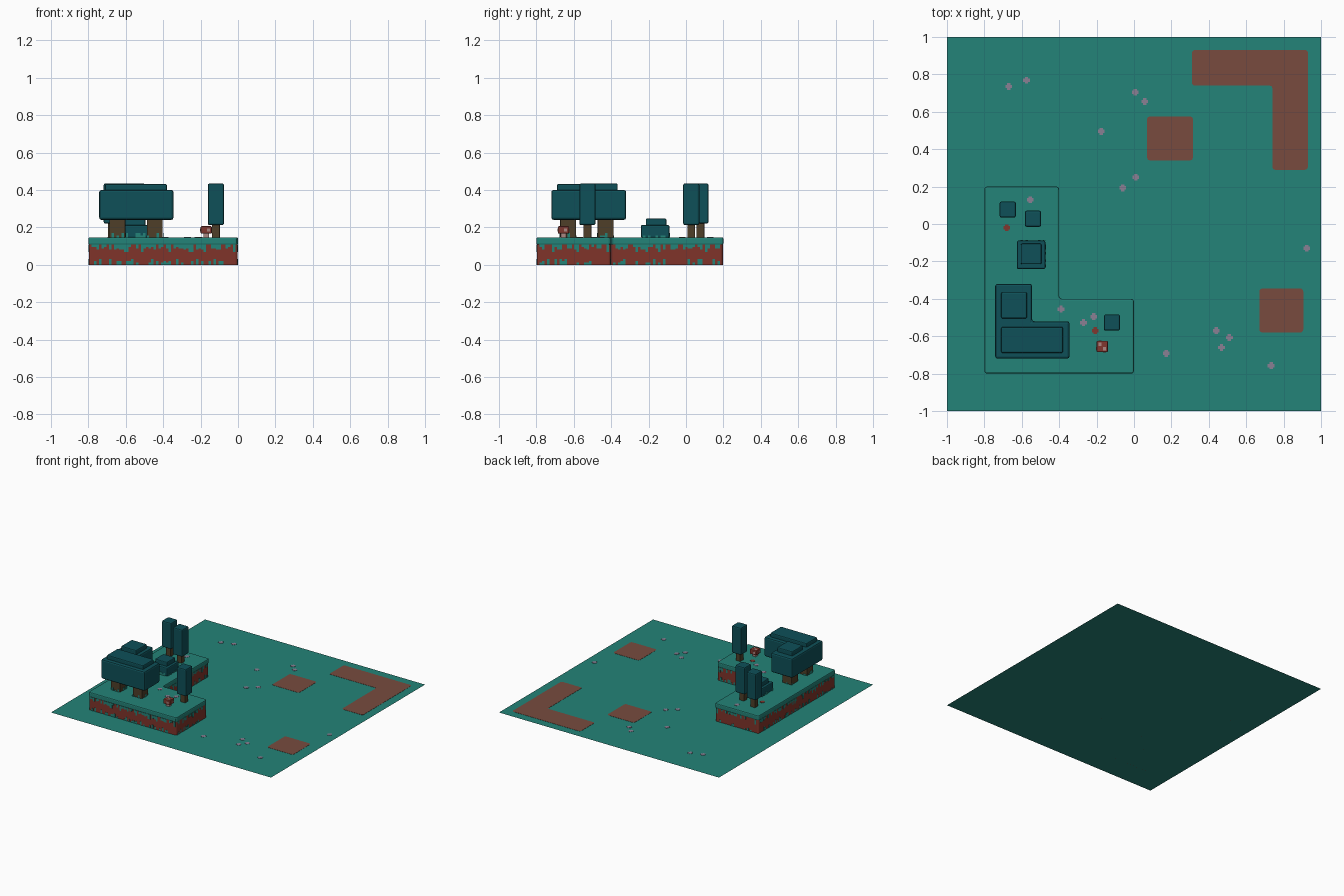
import bpy, bmesh, math, random
from mathutils import Vector

random.seed(4)
if "Cube" in bpy.data.objects:
    bpy.data.objects.remove(bpy.data.objects["Cube"])


def material(name, r, g, b):
    lin = [((c / 255 + 0.055) / 1.055) ** 2.4 for c in (r, g, b)] + [1]
    m = bpy.data.materials.new(name)
    m.use_nodes = True
    m.diffuse_color = lin
    m.node_tree.nodes["Principled BSDF"].inputs["Base Color"].default_value = lin
    return m


GRASS = material("grass teal", 36, 131, 120)
LEAF = material("dark leaf", 14, 80, 88)
SOIL = material("red soil", 128, 52, 42)
PATH = material("path brown", 120, 75, 62)
BARK = material("bark", 78, 62, 40)
PETAL = material("petal lilac", 138, 128, 148)
CAP = material("mushroom red", 128, 55, 46)
SPOT = material("mushroom pale", 170, 135, 130)


def finish(name, bm, mat, bevel=0):
    mesh = bpy.data.meshes.new(name)
    bmesh.ops.recalc_face_normals(bm, faces=bm.faces)
    bm.to_mesh(mesh)
    bm.free()
    obj = bpy.data.objects.new(name, mesh)
    bpy.context.collection.objects.link(obj)
    mesh.materials.append(mat)
    if bevel:
        mod = obj.modifiers.new("Bevel", "BEVEL")
        mod.width, mod.segments = bevel, 2
    return obj


def prism(name, outline, z0, z1, mat, bevel=0, corner=0):
    """Upright prism over an outline, with optional rounded corners."""
    bm = bmesh.new()
    base = bm.faces.new([bm.verts.new((x, y, z0)) for x, y in outline])
    if corner:
        bmesh.ops.bevel(bm, geom=bm.verts[:], offset=corner, segments=3,
                        profile=0.5, affect="VERTICES")
        base = bm.faces[:][0]
    top = bmesh.ops.extrude_face_region(bm, geom=[base])["geom"]
    moved = [v for v in top if isinstance(v, bmesh.types.BMVert)]
    bmesh.ops.translate(bm, verts=moved, vec=(0, 0, z1 - z0))
    return finish(name, bm, mat, bevel)


def rect(x0, x1, y0, y1):
    return [(x0, y0), (x1, y0), (x1, y1), (x0, y1)]


def square(x, y, w):
    return rect(x - w / 2, x + w / 2, y - w / 2, y + w / 2)


def ell(x0, x1, x2, y0, y1, y2):
    """L outline: wide along the front, narrow arm running back on the -x side."""
    return [(x0, y0), (x2, y0), (x2, y1), (x1, y1), (x1, y2), (x0, y2)]


def plate(bm, a, b, normal, z0, z1, out=0.002):
    """Thin upright slab from point a to b, standing out along the normal."""
    corners = [a, b, b + normal * out, a + normal * out]
    low = [bm.verts.new((p.x, p.y, z0)) for p in corners]
    high = [bm.verts.new((p.x, p.y, z1)) for p in corners]
    bm.faces.new(low)
    bm.faces.new(high)
    for i in range(4):
        j = (i + 1) % 4
        bm.faces.new((low[i], low[j], high[j], high[i]))


# Ground sheet and bare earth patches
bm = bmesh.new()
bmesh.ops.create_grid(bm, x_segments=1, y_segments=1, size=1)
finish("ground", bm, GRASS)
prism("path_corner", [(0.31, 0.74), (0.74, 0.74), (0.74, 0.29), (0.93, 0.29),
      (0.93, 0.93), (0.31, 0.93)], 0.0005, 0.002, PATH, corner=0.015)
prism("path_square_back", rect(0.07, 0.315, 0.34, 0.575), 0.0005, 0.002, PATH, corner=0.015)
prism("path_square_side", rect(0.67, 0.905, -0.58, -0.345), 0.0005, 0.002, PATH, corner=0.015)

# Raised terrace: soil cliff with a grass cap
TOP = 0.147
terrace = ell(-0.8, -0.4, 0, -0.8, -0.4, 0.2)
prism("terrace_soil", ell(-0.797, -0.403, -0.003, -0.797, -0.403, 0.197), 0.0, 0.11, SOIL, corner=0.012)
prism("terrace_grass", terrace, 0.107, TOP, GRASS, 0.008, corner=0.015)

# Grass drips hanging from the cap and blades growing at the cliff foot
bm = bmesh.new()
pts = [Vector((x, y, 0)) for x, y in ell(-0.797, -0.403, -0.003, -0.797, -0.403, 0.197)]
COL = 0.0133
for i, start in enumerate(pts):
    side = pts[(i + 1) % len(pts)] - start
    along = side.normalized()
    normal = Vector((along.y, -along.x, 0))
    for k in range(1, int(side.length / COL)):
        a = start + along * (k * COL)
        b = a + along * COL
        if random.random() < 0.6:
            plate(bm, a, b, normal, 0.108 - random.choice((0.013, 0.02, 0.027, 0.04)), 0.108)
        if random.random() < 0.35:
            plate(bm, a, b, normal, 0.0, random.choice((0.012, 0.02, 0.03)))
finish("cliff_grass", bm, GRASS)

# Large tree with an L-shaped crown on three trunks
prism("large_crown", ell(-0.742, -0.545, -0.345, -0.72, -0.52, -0.32), 0.24, 0.4, LEAF, 0.012)
prism("large_crown_top_front", rect(-0.71, -0.38, -0.69, -0.55), 0.39, 0.432, LEAF, 0.008)
prism("large_crown_top_back", rect(-0.71, -0.572, -0.505, -0.365), 0.39, 0.435, LEAF, 0.008)
trunks = [(-0.645, -0.63), (-0.445, -0.63), (-0.645, -0.43)]
for x, y in trunks:
    prism("large_trunk", square(x, y, 0.085), TOP - 0.003, 0.25, BARK, 0.004)

# Slender trees
for x, y, low in [(-0.118, -0.527, 0.212), (-0.675, 0.077, 0.22), (-0.54, 0.028, 0.212)]:
    prism("slender_crown", square(x, y, 0.086), low, 0.435, LEAF, 0.009)
    prism("slender_trunk", square(x, y, 0.042), TOP - 0.003, low + 0.01, BARK, 0.003)

# Stepped bush
prism("bush_base", square(-0.55, -0.165, 0.152), TOP - 0.003, 0.213, LEAF, 0.008)
prism("bush_top", square(-0.55, -0.16, 0.11), 0.205, 0.247, LEAF, 0.007)

# Grass tufts standing against trunks and bush
bm = bmesh.new()
for x, y, w in [(x, y, 0.087) for x, y in trunks] + [(-0.55, -0.165, 0.154)]:
    for turn in range(4):
        n = Vector((round(math.cos(turn * math.pi / 2)), round(math.sin(turn * math.pi / 2)), 0))
        t = Vector((-n.y, n.x, 0))
        for k in range(int(w / 0.0133)):
            if random.random() < 0.45:
                a = Vector((x, y, 0)) + n * (w / 2) + t * (k * COL - w / 2)
                plate(bm, a, a + t * COL, n, TOP - 0.002, TOP + random.choice((0.01, 0.022)))
finish("grass_tufts", bm, GRASS)

# Mushroom with pale spots
MX, MY = -0.17, -0.655
prism("mushroom_stem", square(MX, MY, 0.03), TOP - 0.003, 0.17, SPOT, 0.002)
prism("mushroom_cap", square(MX, MY, 0.06), 0.167, 0.206, CAP, 0.005)
for dx, dy in [(-0.012, 0.012), (0.012, -0.012)]:
    prism("mushroom_spot_top", square(MX + dx, MY + dy, 0.018), 0.2, 0.2075, SPOT)
bm = bmesh.new()
for n in [Vector((1, 0, 0)), Vector((-1, 0, 0)), Vector((0, 1, 0)), Vector((0, -1, 0))]:
    t = Vector((-n.y, n.x, 0))
    a = Vector((MX, MY, 0)) + n * 0.03 + t * 0.003
    plate(bm, a, a + t * 0.016, n, 0.178, 0.193)
finish("mushroom_spots_side", bm, SPOT)

# Flat flowers: lilac on ground and terrace, red buds on the terrace


def flower(name, x, y, z, mat):
    r, s = 0.018, 0.009
    cross = [(r, -s), (r, s), (s, s), (s, r), (-s, r), (-s, s),
             (-r, s), (-r, -s), (-s, -s), (-s, -r), (s, -r), (s, -s)]
    prism(name, [(x + a, y + b) for a, b in cross], z, z + 0.002, mat)


for x, y in [(-0.67, 0.735), (-0.575, 0.768), (0.007, 0.705), (0.057, 0.655), (-0.175, 0.495),
             (0.01, 0.25), (-0.06, 0.193), (0.923, -0.13), (0.44, -0.57), (0.51, -0.607),
             (0.468, -0.66), (0.172, -0.692), (0.733, -0.757)]:
    flower("ground_flower", x, y, 0.0005, PETAL)
for x, y in [(-0.555, 0.13), (-0.39, -0.455), (-0.27, -0.527), (-0.215, -0.495)]:
    flower("terrace_flower", x, y, TOP, PETAL)
for x, y in [(-0.68, -0.02), (-0.207, -0.57)]:
    flower("terrace_bud", x, y, TOP, CAP)
